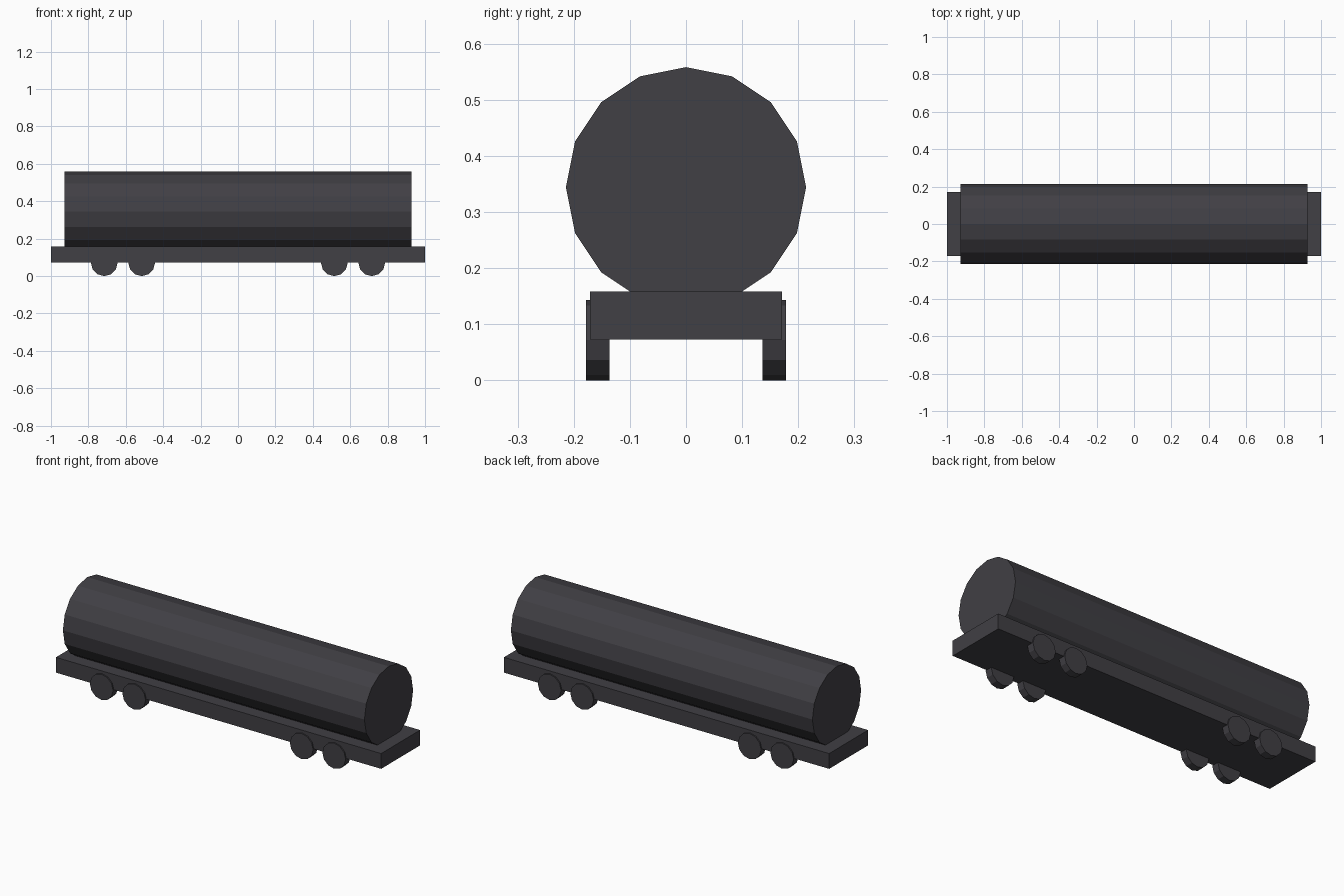
import bpy, bmesh, math
from mathutils import Matrix

if "Cube" in bpy.data.objects:
    bpy.data.objects.remove(bpy.data.objects["Cube"])

dark_grey = bpy.data.materials.new("dark_grey")
dark_grey.diffuse_color = (0.052, 0.050, 0.058, 1)
dark_grey.use_nodes = True
dark_grey.node_tree.nodes["Principled BSDF"].inputs["Base Color"].default_value = dark_grey.diffuse_color


def finish(name, bm):
    mesh = bpy.data.meshes.new(name)
    bm.to_mesh(mesh)
    bm.free()
    mesh.materials.append(dark_grey)
    obj = bpy.data.objects.new(name, mesh)
    bpy.context.collection.objects.link(obj)
    return obj


def box(name, size, loc):
    bm = bmesh.new()
    bmesh.ops.create_cube(bm, size=1, matrix=Matrix.Translation(loc) @ Matrix.Diagonal((*size, 1)))
    return finish(name, bm)


def cylinder(name, sides, radius, length, loc, axis):
    # Corner points sit on the horizontal and vertical axes
    turn = Matrix.Rotation(math.pi / 2, 4, 'Y' if axis == 'X' else 'X')
    bm = bmesh.new()
    bmesh.ops.create_cone(bm, cap_ends=True, segments=sides, radius1=radius, radius2=radius,
                          depth=length, matrix=Matrix.Translation(loc) @ turn)
    return finish(name, bm)


# Flat chassis
box("chassis", (2.0, 0.342, 0.085), (0, 0, 0.1155))

# Round tank, sunk slightly into the chassis
cylinder("tank", 16, 0.214, 1.854, (0, 0, 0.344), 'X')

# Two pairs of wheels at each end, on both sides
for end, sx in (("left", -1), ("right", 1)):
    for place, x in (("outer", 0.715), ("inner", 0.515)):
        for side, sy in (("front", -1), ("back", 1)):
            cylinder(f"wheel_{end}_{place}_{side}", 12, 0.0715, 0.042,
                     (sx * x, sy * 0.157, 0.0715), 'Y')
